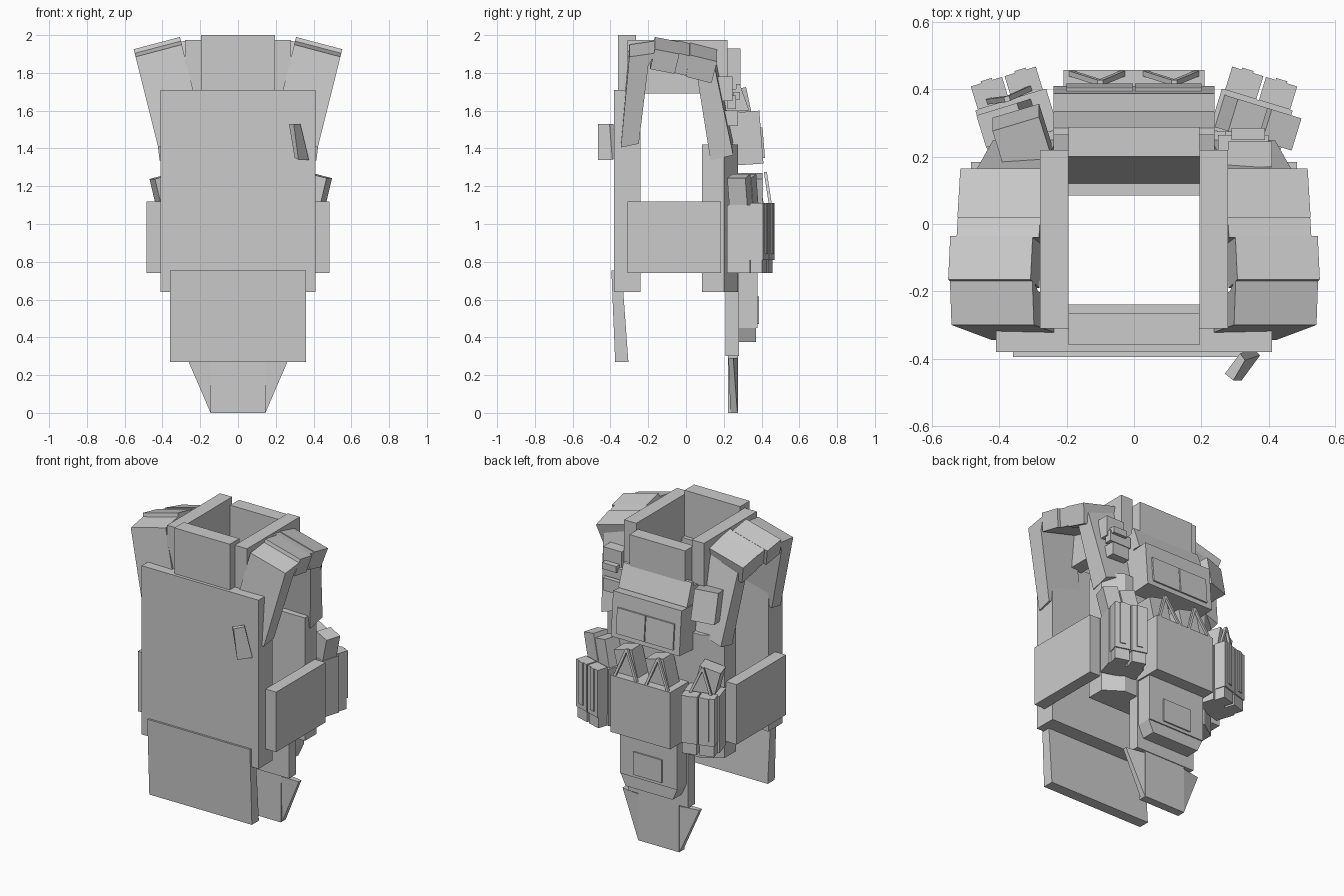
import bpy
from math import radians
from mathutils import Vector, Matrix

if "Cube" in bpy.data.objects:
    bpy.data.objects.remove(bpy.data.objects["Cube"])


def mesh_obj(name, verts, faces):
    me = bpy.data.meshes.new(name)
    me.from_pydata([tuple(v) for v in verts], [], faces)
    ob = bpy.data.objects.new(name, me)
    bpy.context.collection.objects.link(ob)
    import bmesh
    bm = bmesh.new()
    bm.from_mesh(me)
    bmesh.ops.recalc_face_normals(bm, faces=bm.faces)
    bm.to_mesh(me)
    bm.free()
    return ob


def loft(name, a, b):
    """Solid between two matching polygons."""
    n = len(a)
    faces = [list(range(n))[::-1], list(range(n, 2 * n))]
    faces += [[i, (i + 1) % n, n + (i + 1) % n, n + i] for i in range(n)]
    return mesh_obj(name, list(a) + list(b), faces)


def side_prism(name, prof, x0, x1):
    return loft(name, [(x0, y, z) for y, z in prof], [(x1, y, z) for y, z in prof])


def plan_prism(name, prof, z0, z1):
    return loft(name, [(x, y, z0) for x, y in prof], [(x, y, z1) for x, y in prof])


def front_prism(name, prof, y0, y1):
    return loft(name, [(x, y0, z) for x, z in prof], [(x, y1, z) for x, z in prof])


def box(name, x0, x1, y0, y1, z0, z1):
    return plan_prism(name, [(x0, y0), (x1, y0), (x1, y1), (x0, y1)], z0, z1)


def turned(ob, pivot, angle, axis):
    p = Vector(pivot)
    ob.data.transform(Matrix.Translation(p) @ Matrix.Rotation(radians(angle), 4, axis)
                      @ Matrix.Translation(-p))
    return ob


def cord(name, a, b, w=0.008):
    """Thin square cord from a to b."""
    o = [Vector(c) * w for c in ((-1, -1, 0), (1, -1, 0), (1, 1, 0), (-1, 1, 0))]
    return loft(name, [Vector(a) + c for c in o], [Vector(b) + c for c in o])


# Back panel, hanging rear flap and pull tab
box("back_panel", -.41, .41, -.38, -.24, .64, 1.71)
side_prism("rear_flap", [(-.395, .755), (-.34, .75), (-.305, .27), (-.375, .27)], -.36, .36)
loft("pull_tab", [(.27, -.445, 1.53), (.295, -.465, 1.53), (.33, -.405, 1.53), (.315, -.385, 1.53)],
     [(.30, -.44, 1.35), (.32, -.465, 1.34), (.375, -.39, 1.34), (.355, -.37, 1.35)])

# Chest panel and narrower upper chest
plan_prism("chest_panel", [(-.41, .085), (.41, .085), (.41, .2), (.3, .275), (-.3, .275), (-.41, .2)], .64, 1.42)
side_prism("upper_chest", [(.12, 1.42), (.275, 1.42), (.285, 1.72), (.2, 1.7)], -.24, .24)

# Collar
box("collar_rear", -.195, .195, -.36, -.265, 1.69, 2.0)
box("collar_front", -.195, .195, .2, .288, 1.64, 1.93)
for s, n in ((1, "right"), (-1, "left")):
    box("collar_side_" + n, .195 * s, .28 * s, -.31, .22, 1.69, 1.975)

# Shoulder straps: side-view polygons skewed outwards with height
strap = {
    "rear": [(-.345, 1.47), (-.25, 1.49), (-.2, 1.9), (-.16, 1.97), (-.3, 1.95)],
    "pad_a": [(-.165, 1.99), (-.035, 1.965), (-.06, 1.86), (-.19, 1.885)],
    "pad_b": [(-.04, 1.97), (.02, 1.955), (.0, 1.85), (-.06, 1.865)],
    "pad_c": [(.02, 1.96), (.165, 1.925), (.135, 1.81), (.0, 1.845)],
    "front": [(.155, 1.88), (.06, 1.84), (.13, 1.4), (.25, 1.43)],
}
for s, n in ((1, "right"), (-1, "left")):
    for part, prof in strap.items():
        w = .19 if part == "front" else .245
        inner, outer = [], []
        for y, z in prof:
            x = (.305 if part in ("rear", "pad_a") else .285) - .25 * (1.98 - z)
            if part == "front":
                x = .285 - .12 * (1.9 - z)
            inner.append((s * x, y, z))
            outer.append((s * (x + w), y, z - .065))
        loft("strap_%s_%s" % (part, n), inner, outer)

    # Side panels
    box("side_panel_" + n, .41 * s, .485 * s, -.31, .185, .74, 1.12)

    # Angled side pouches with twin front pockets
    pivot = (.365 * s, .365, 0)
    parts = [box("side_pouch_" + n, .255 * s, .475 * s, .245, .37, .74, 1.1)]
    for x0 in (.265, .37):
        parts.append(box("small_pocket_" + n, x0 * s, (x0 + .097) * s, .37, .442, .81, 1.11))
        parts.append(box("small_pocket_base_" + n, (x0 + .004) * s, (x0 + .093) * s, .37, .434, .74, .81))
        parts.append(box("small_pocket_strap_" + n, (x0 + .03) * s, (x0 + .065) * s, .442, .448, .84, 1.11))
    for x0, w in (((.26, .095), (.365, .095)) if s > 0 else ((.3, .13),)):
        parts.append(turned(box("side_insert_" + n, x0 * s, (x0 + w) * s, .255, .355, 1.06, 1.26),
                            ((x0 + w / 2) * s, .3, 1.06), 14 * s, 'Y'))
    if s < 0:
        for dx in (-.065, .065):
            parts.append(cord("side_cord", (-.375, .375, 1.27), (-.365 + dx, .385, 1.1)))
    for p in parts:
        turned(p, pivot, -17 * s, 'Z')

    # Lower guard side wing
    loft("lower_wing_" + n, [(.145 * s, .235, 0), (.27 * s, .225, .29), (.145 * s, .225, .29)],
         [(.145 * s, .272, 0), (.27 * s, .25, .29), (.145 * s, .272, .29)])

# Centre pouch with two tilted inserts and retaining cords
box("centre_pouch", -.21, .21, .275, .458, .74, 1.1)
for x in (-.11, .11):
    turned(box("centre_insert", x - .065, x + .065, .3, .405, 1.05, 1.26), (x, .35, 1.05), 14, 'Y')
    for dx in (-.075, .075):
        cord("centre_cord", (x + .01, .42, 1.275), (x + dx, .447, 1.1))

# Chest admin pouch with two patches and sloping top
side_prism("admin_pouch", [(.26, 1.31), (.41, 1.32), (.388, 1.6), (.26, 1.59)], -.24, .24)
side_prism("admin_pouch_top", [(.27, 1.6), (.335, 1.6), (.285, 1.74), (.265, 1.74)], -.24, .24)
for x in (-.2, .003):
    side_prism("admin_patch", [(.405, 1.35), (.418, 1.35), (.405, 1.51), (.39, 1.51)], x, x + .197)

# Lower abdomen pouch and its backing
box("abdomen_backing", -.21, .21, .21, .28, .3, .74)
box("abdomen_pouch", -.2, .2, .275, .378, .45, .74)
front_prism("abdomen_pouch_base", [(-.2, .45), (.2, .45), (.165, .375), (-.165, .375)], .275, .37)
box("abdomen_patch", -.1, .1, .375, .387, .47, .615)
box("lower_guard", -.145, .145, .222, .275, 0, .3)

# Strap-mounted radio (left) and light unit (right)
radio = box("strap_radio", -.405, -.26, .2, .325, 1.52, 1.71)
turned(turned(radio, (-.33, .26, 1.6), 17, 'Z'), (-.33, .26, 1.6), 12, 'X')
box("light_body", .28, .41, .17, .245, 1.65, 1.78)
box("light_clip", .25, .40, .22, .265, 1.61, 1.68)
box("light_base", .27, .39, .2, .275, 1.52, 1.6)
box("light_bar", .29, .39, .25, .285, 1.66, 1.7)
